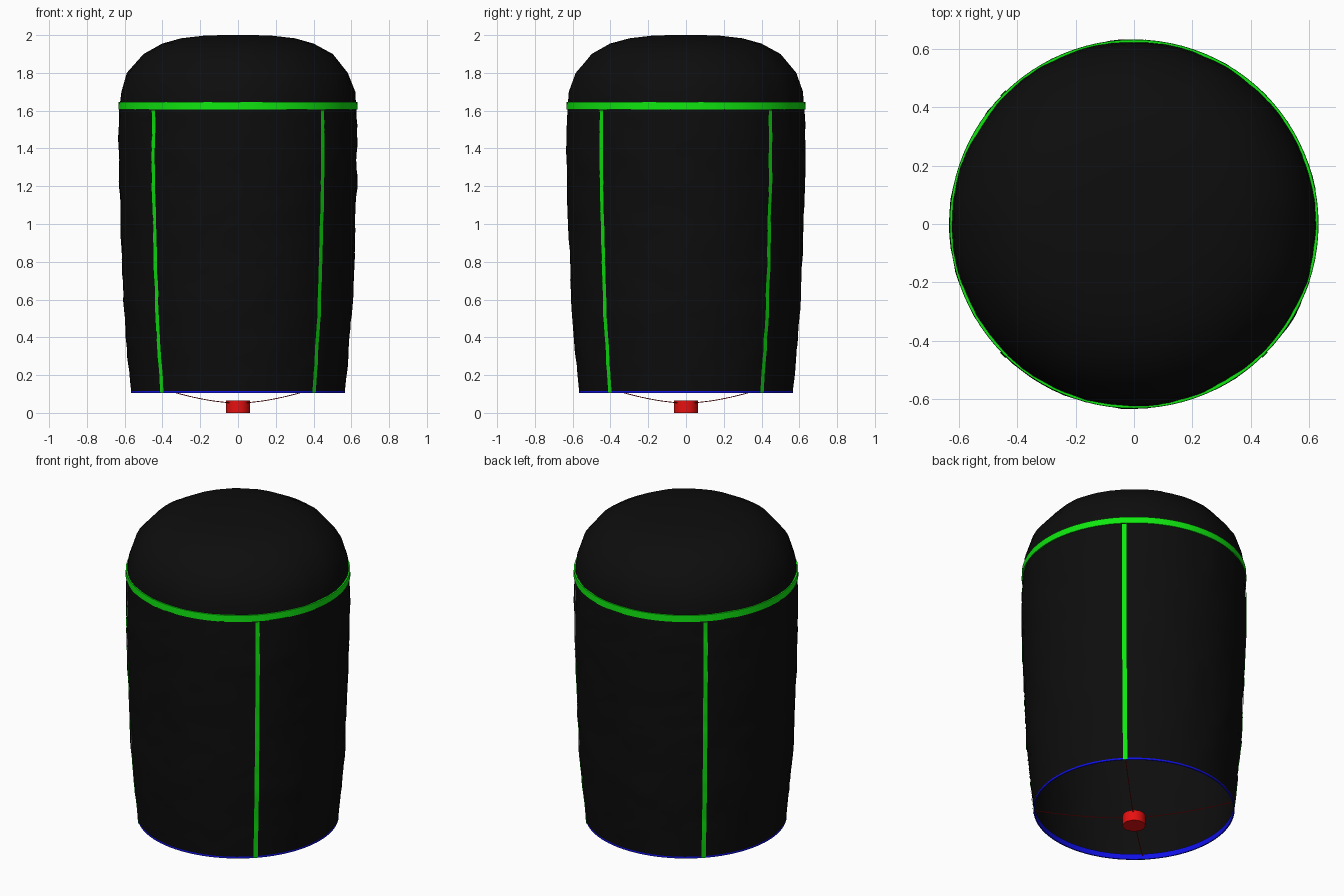
import bpy, bmesh
from math import sin, cos, pi, radians
from mathutils import Vector, noise

cube = bpy.data.objects.get("Cube")
if cube:
    bpy.data.objects.remove(cube, do_unlink=True)


def material(name, color):
    m = bpy.data.materials.new(name)
    m.use_nodes = True
    m.diffuse_color = (*color, 1)
    bsdf = next(n for n in m.node_tree.nodes if n.type == 'BSDF_PRINCIPLED')
    bsdf.inputs["Base Color"].default_value = (*color, 1)
    return m


BLACK = material("black cloth", (0.004, 0.004, 0.004))
GREEN = material("green tape", (0.005, 0.8, 0.005))
BLUE = material("blue rim", (0.005, 0.005, 0.8))
RED = material("red", (0.8, 0.005, 0.005))


def finish(name, bm, mat):
    bmesh.ops.recalc_face_normals(bm, faces=bm.faces)
    mesh = bpy.data.meshes.new(name)
    bm.to_mesh(mesh)
    bm.free()
    ob = bpy.data.objects.new(name, mesh)
    bpy.context.collection.objects.link(ob)
    mesh.materials.append(mat)
    bpy.ops.object.select_all(action='DESELECT')
    ob.select_set(True)
    bpy.context.view_layer.objects.active = ob
    bpy.ops.object.shade_smooth_by_angle(angle=radians(40))
    return ob


def grid(bm, rows, closed):
    """Skin rows of points with quads."""
    rows = [[bm.verts.new(p) for p in row] for row in rows]
    for a, b in zip(rows, rows[1:]):
        n = len(a)
        for i in range(n if closed else n - 1):
            j = (i + 1) % n
            bm.faces.new((a[i], a[j], b[j], b[i]))
    return rows


# Side and dome profile: radius, height
PROFILE = [(0.565, 0.105), (0.584, 0.3), (0.605, 0.55), (0.616, 0.85), (0.627, 1.15),
           (0.632, 1.4), (0.628, 1.6), (0.618, 1.7), (0.585, 1.8), (0.5, 1.9),
           (0.4, 1.955), (0.3, 1.983), (0.18, 1.997)]
SIDES = 96


def radius_at(z):
    for (r0, z0), (r1, z1) in zip(PROFILE, PROFILE[1:]):
        if z <= z1:
            return r0 + (r1 - r0) * (z - z0) / (z1 - z0)
    return PROFILE[-1][0]


def ring(r, z):
    return [Vector((r * cos(2 * pi * i / SIDES), r * sin(2 * pi * i / SIDES), z))
            for i in range(SIDES)]


def wrinkle(p):
    fade = min(1, (p.z - 0.1) * 5)
    out = Vector((p.x, p.y, 0)).normalized()
    wave = noise.noise(p * 7) * 0.006 + noise.noise(p * 18) * 0.004
    return p + out * wave * fade


# Cloth canopy, open at the bottom
levels = [0.105 + 1.495 * i / 40 for i in range(41)]
rows = [ring(radius_at(z), z) for z in levels]
rows += [ring(r, z) for r, z in PROFILE[7:]]
rows.append(ring(0.09, 2.0))
bm = bmesh.new()
skin = grid(bm, [[wrinkle(p) for p in row] for row in rows], True)
bm.faces.new(skin[-1])
finish("canopy", bm, BLACK)

# Horizontal band at the shoulder
bm = bmesh.new()
grid(bm, [ring(r, z) for r, z in
          ((0.625, 1.605), (0.633, 1.605), (0.632, 1.645), (0.62, 1.645))], True)
finish("shoulder_band", bm, GREEN)

# Rim band inside the mouth
bm = bmesh.new()
grid(bm, [ring(r, z) for r, z in
          ((0.567, 0.116), (0.567, 0.105), (0.56, 0.105), (0.56, 0.138))], True)
finish("rim_ring", bm, BLUE)

# Four vertical tapes and four suspension cords on the diagonals
for k, side in enumerate(("back_left", "back_right", "front_right", "front_left")):
    a = pi / 4 + k * pi / 2
    out, across = Vector((cos(a), sin(a), 0)), Vector((-sin(a), cos(a), 0))
    bm = bmesh.new()
    strip = []
    for z in levels:
        base = wrinkle(out * radius_at(z) + Vector((0, 0, z)))
        strip.append([base + across * w + out * 0.004 for w in (-0.0125, 0, 0.0125)])
    grid(bm, strip, False)
    finish(side + "_tape", bm, GREEN)

    bm = bmesh.new()
    cord = []
    for i in range(13):
        t = i / 12
        p = out * (0.562 * t) + Vector((0, 0, 0.052 + 0.075 * t ** 1.7))
        cord.append([p + across * 0.0022 * cos(b * pi / 2)
                     + Vector((0, 0, 0.0022 * sin(b * pi / 2))) for b in range(4)])
    grid(bm, cord, True)
    finish(side + "_cord", bm, RED)

# Hanging weight
bm = bmesh.new()
bmesh.ops.create_cone(bm, cap_ends=True, segments=24, radius1=0.064, radius2=0.064, depth=0.065)
bmesh.ops.translate(bm, verts=bm.verts, vec=(0, 0, 0.0325))
finish("weight", bm, RED)
